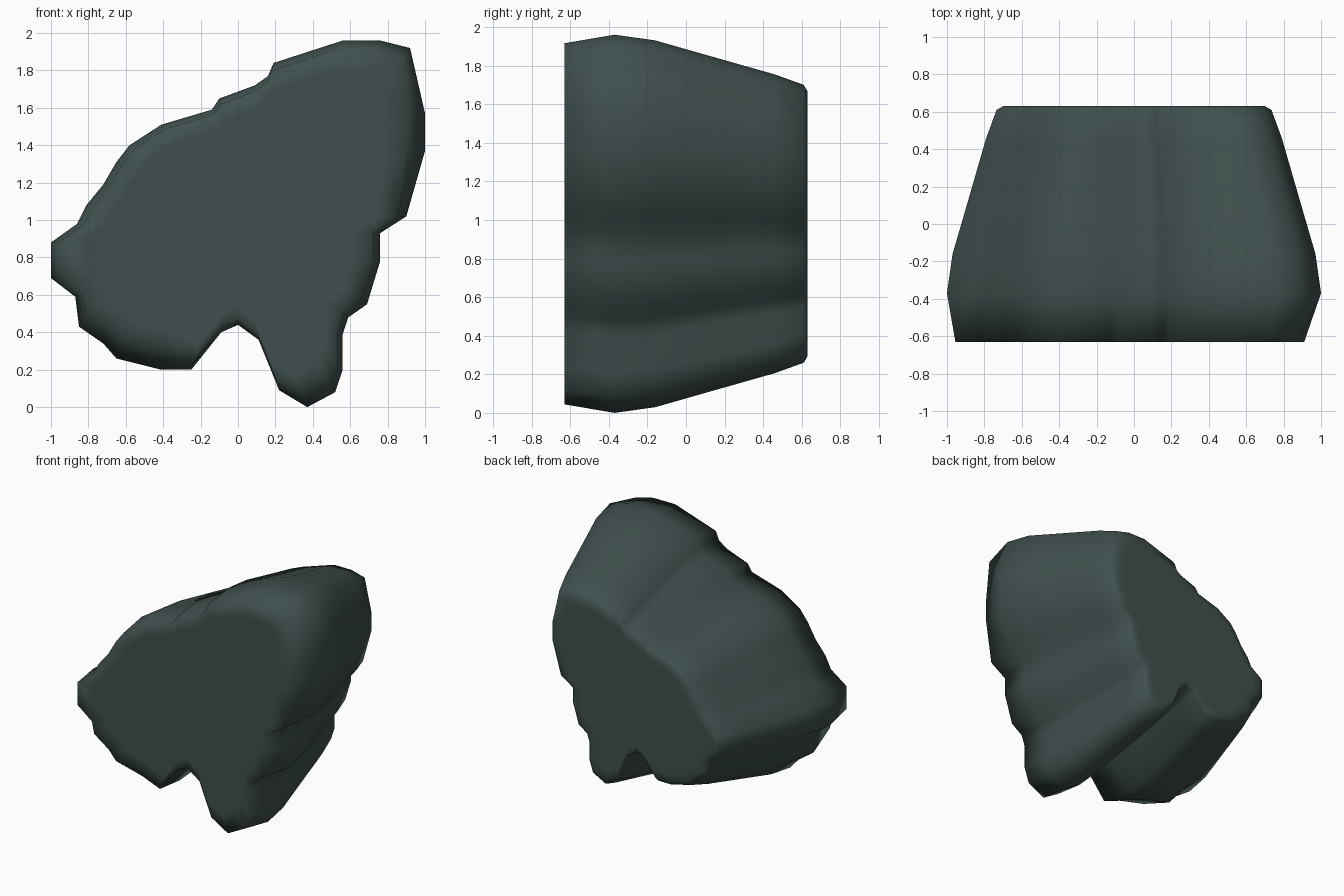
import bpy, bmesh

if "Cube" in bpy.data.objects:
    bpy.data.objects.remove(bpy.data.objects["Cube"])

# Rock outline at its widest slice (x, z), clockwise from the left tip
OUTLINE = [(-1, .88), (-.86, .98), (-.81, 1.08), (-.72, 1.19), (-.65, 1.31), (-.58, 1.40),
           (-.41, 1.51), (-.14, 1.59), (-.10, 1.65), (.09, 1.72), (.16, 1.77), (.19, 1.84),
           (.56, 1.96), (.76, 1.96), (.92, 1.92), (1, 1.57), (1, 1.37), (.90, 1.02),
           (.76, .93), (.76, .78), (.69, .55), (.59, .48), (.56, .39), (.56, .20),
           (.52, .08), (.37, 0), (.22, .09), (.11, .36), (0, .44), (-.09, .40),
           (-.25, .20), (-.41, .20), (-.65, .26), (-.72, .34), (-.85, .43), (-.87, .59),
           (-1, .69)]
CZ = .98

# Slices from front to back: (y, scale about the centre)
SLICES = [(-.63, .82), (-.63, .955), (-.37, 1), (-.16, .97), (.07, .903),
          (.35, .822), (.46, .79), (.61, .735), (.63, .70)]


def slice_point(x, z, y, s):
    px, pz = x * s, CZ + (z - CZ) * s
    if y < -.5:                       # chipped front rim
        px = min(px, .91 * s / .955)
        if x < -.3 and z < .5:
            pz += .06
    return px, y, pz


bm = bmesh.new()
rings = [[bm.verts.new(slice_point(x, z, y, s)) for x, z in OUTLINE] for y, s in SLICES]
n = len(OUTLINE)
for a, b in zip(rings, rings[1:]):
    for i in range(n):
        j = (i + 1) % n
        bm.faces.new((a[i], a[j], b[j], b[i]))

# Fan caps, with an inner ring at the back so that the cap stays flat
back = [bm.verts.new((v.co.x * .9, .63, CZ + (v.co.z - CZ) * .9)) for v in rings[-1]]
for i in range(n):
    j = (i + 1) % n
    bm.faces.new((rings[-1][i], rings[-1][j], back[j], back[i]))
for ring, y in ((rings[0], -.63), (back, .63)):
    hub = bm.verts.new((0, y, CZ))
    for i in range(n):
        bm.faces.new((ring[i], ring[(i + 1) % n], hub))
bmesh.ops.recalc_face_normals(bm, faces=bm.faces)
for f in bm.faces:
    f.smooth = True

mesh = bpy.data.meshes.new("rock")
bm.to_mesh(mesh)
bm.free()
rock = bpy.data.objects.new("rock", mesh)
bpy.context.collection.objects.link(rock)

# Dark grey-green stone
stone = bpy.data.materials.new("stone")
stone.diffuse_color = (.05, .078, .075, 1)
stone.use_nodes = True
stone.node_tree.nodes["Principled BSDF"].inputs["Base Color"].default_value = stone.diffuse_color
mesh.materials.append(stone)
